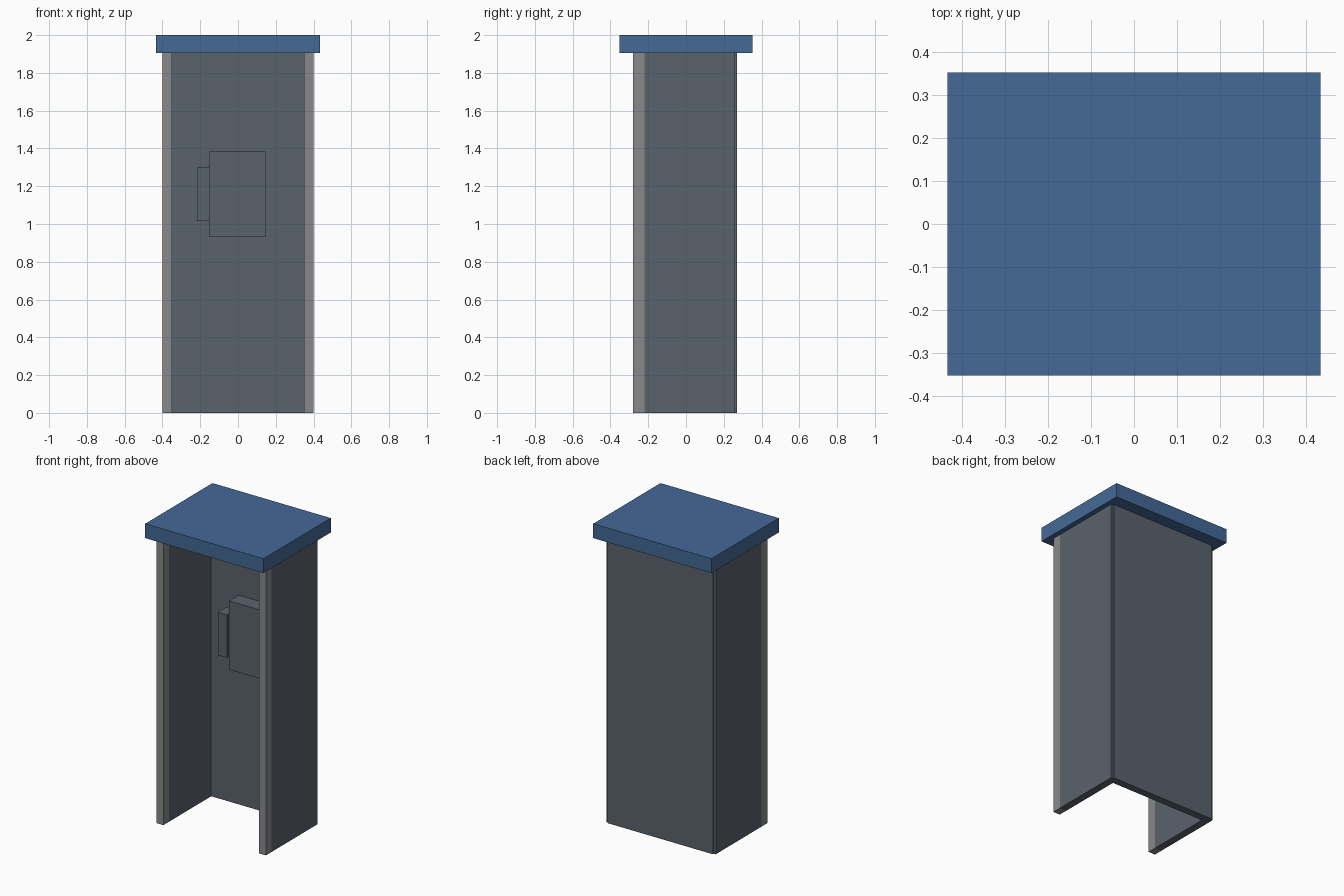
import bpy

cube = bpy.data.objects.get("Cube")
if cube:
    bpy.data.objects.remove(cube, do_unlink=True)


def make_material(name, rgb):
    mat = bpy.data.materials.new(name)
    mat.use_nodes = True
    color = (*rgb, 1.0)
    mat.diffuse_color = color
    mat.node_tree.nodes["Principled BSDF"].inputs["Base Color"].default_value = color
    return mat


def box(name, low, high, mat):
    """Axis-aligned box between two corners."""
    center = [(a + b) / 2 for a, b in zip(low, high)]
    size = [b - a for a, b in zip(low, high)]
    bpy.ops.mesh.primitive_cube_add(size=1, location=center)
    obj = bpy.context.object
    obj.name = name
    obj.scale = size
    bpy.ops.object.transform_apply(location=False, rotation=False, scale=True)
    obj.data.materials.append(mat)
    return obj


blue = make_material("roof blue", (0.058, 0.14, 0.305))
slate = make_material("slate panel", (0.103, 0.123, 0.151))
gray = make_material("post gray", (0.246, 0.25, 0.258))

EAVES = 1.905
INNER, OUTER = 0.35, 0.40

# Overhanging roof slab
box("roof", (-0.433, -0.352, EAVES), (0.433, 0.352, 2.0), blue)

# Side walls with a post along each front edge
for side, sign in (("left", 1), ("right", -1)):
    x0, x1 = sorted((sign * INNER, sign * OUTER))
    box(side + "_post", (x0, -0.28, 0), (x1, -0.22, EAVES), gray)
    box(side + "_wall", (x0, -0.22, 0), (x1, 0.26, EAVES), slate)

# Back wall, slightly proud of the side walls
box("back_wall_core", (-INNER, 0.22, 0), (INNER, 0.26, EAVES), slate)
box("back_wall_panel", (-0.385, 0.26, 0), (0.385, 0.27, EAVES), slate)

# Telephone unit with its handset on one side
box("telephone_unit", (-0.15, 0.12, 0.93), (0.145, 0.22, 1.385), slate)
box("handset", (-0.218, 0.10, 1.015), (-0.15, 0.185, 1.30), slate)
